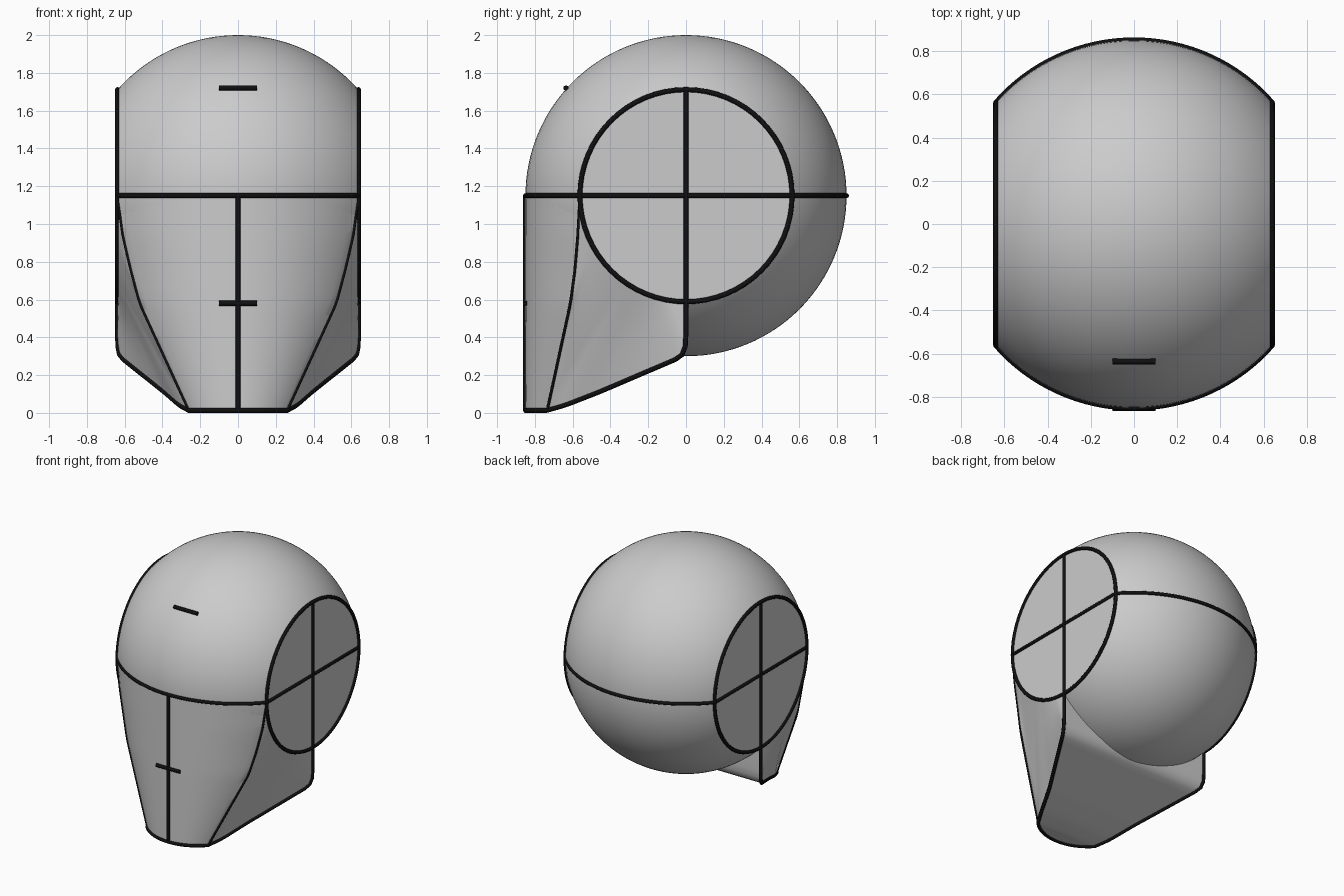
import bpy, bmesh, math
from mathutils import Vector

if "Cube" in bpy.data.objects:
    bpy.data.objects.remove(bpy.data.objects["Cube"])

R, CZ, CUT = 0.85, 1.15, 0.638          # ball radius, brow height, side slice
DISC = math.sqrt(R * R - CUT * CUT)     # radius of the side disc
LINE = 0.013

black = bpy.data.materials.new("black_line")
black.diffuse_color = (0.005, 0.005, 0.005, 1)
black.use_nodes = True
black.node_tree.nodes["Principled BSDF"].inputs["Base Color"].default_value = black.diffuse_color


def resample(pts, n):
    """n + 1 points evenly spaced along a polyline."""
    pts = [Vector(p) for p in pts]
    d = [0]
    for a, b in zip(pts, pts[1:]):
        d.append(d[-1] + (b - a).length)
    out, k = [], 0
    for i in range(n + 1):
        t = d[-1] * i / n
        while k < len(pts) - 2 and t > d[k + 1]:
            k += 1
        out.append(pts[k].lerp(pts[k + 1], (t - d[k]) / (d[k + 1] - d[k])))
    return out


def flip(pts):
    return [Vector((-p[0], p[1], p[2])) for p in pts]


def grid(bm, rows):
    vs = [[bm.verts.new(p) for p in r] for r in rows]
    for a, b in zip(vs, vs[1:]):
        for i in range(len(a) - 1):
            bm.faces.new((a[i], a[i + 1], b[i + 1], b[i]))


def finish(name, bm, angle):
    bmesh.ops.remove_doubles(bm, verts=bm.verts, dist=0.0005)
    bmesh.ops.recalc_face_normals(bm, faces=bm.faces)
    me = bpy.data.meshes.new(name)
    bm.to_mesh(me)
    bm.free()
    ob = bpy.data.objects.new(name, me)
    bpy.context.collection.objects.link(ob)
    bpy.ops.object.select_all(action='DESELECT')
    bpy.context.view_layer.objects.active = ob
    ob.select_set(True)
    bpy.ops.object.shade_smooth_by_angle(angle=math.radians(angle))


def stroke(name, pts, radius=LINE, closed=False):
    cu = bpy.data.curves.new(name, 'CURVE')
    cu.dimensions = '3D'
    cu.bevel_depth, cu.bevel_resolution, cu.use_fill_caps = radius, 2, True
    sp = cu.splines.new('POLY')
    sp.points.add(len(pts) - 1)
    for s, p in zip(sp.points, pts):
        s.co = (*p, 1)
    sp.use_cyclic_u = closed
    cu.materials.append(black)
    bpy.context.collection.objects.link(bpy.data.objects.new(name, cu))


# cranium: ball with both sides sliced flat
bm = bmesh.new()
bmesh.ops.create_uvsphere(bm, u_segments=96, v_segments=64, radius=R)
bmesh.ops.translate(bm, verts=bm.verts, vec=(0, 0, CZ))
for s in (1, -1):
    cut = bmesh.ops.bisect_plane(bm, geom=bm.verts[:] + bm.edges[:] + bm.faces[:],
                                 plane_co=(s * CUT, 0, 0), plane_no=(s, 0, 0), clear_outer=True)
    rim = [e for e in cut["geom_cut"] if isinstance(e, bmesh.types.BMEdge)]
    bmesh.ops.contextual_create(bm, geom=rim)
finish("cranium", bm, 30)

# guide curves of the jaw (right half)
N = 24
face_edge = resample([(CUT, -DISC, CZ), (0.61, -0.573, 0.94), (0.568, -0.588, 0.76),
                      (0.52, -0.612, 0.58), (0.26, -0.735, LINE)], N)
jaw_edge = resample([(0.26, -0.735, LINE), (0.31, -0.64, 0.04), (0.39, -0.46, 0.11),
                     (0.61, -0.05, 0.285), (0.629, -0.018, 0.31), (0.636, -0.004, 0.35),
                     (CUT, 0, 0.42), (CUT, 0, CZ - DISC)], N)


def face_row(p, n=24):
    """Circular arc across the face through p, the centre line and p mirrored."""
    sag = R + p.y
    r = (p.x ** 2 + sag ** 2) / (2 * sag)
    a = math.asin(p.x / r)
    return [Vector((r * math.sin(a * t), -R + r - r * math.cos(a * t), p.z))
            for t in (1 - 2 * i / n for i in range(n + 1))]


# jaw: curved face, two side planes, underside with back wall
bm = bmesh.new()
rows = [face_row(p) for p in face_edge]
grid(bm, rows)
border = face_edge + jaw_edge[1:]
disc_arc = []
for i in range(len(border)):
    f = 0.6 * i / N if i <= N else 0.6 + 0.4 * (i - N) / N
    a = f * math.pi / 2
    disc_arc.append(Vector((CUT, -DISC * math.cos(a), CZ - DISC * math.sin(a))))
side = [[a.lerp(b, k / 4) for k in range(5)] for a, b in zip(border, disc_arc)]
grid(bm, side)
grid(bm, [flip(r) for r in side])
chin = rows[-1]
under = chin[:len(chin) // 2 + 1][::-1] + jaw_edge[1:]
grid(bm, [[p, Vector((0, p.y, p.z)), Vector((-p.x, p.y, p.z))] for p in under])
bmesh.ops.remove_doubles(bm, verts=bm.verts, dist=0.0005)
bmesh.ops.dissolve_degenerate(bm, edges=bm.edges, dist=0.0005)
finish("jaw", bm, 35)

# brow line around the whole head, straight across the side discs
a0 = math.asin(CUT / R)
front = [Vector((R * math.sin(a0 * t / 16), -R * math.cos(a0 * t / 16), CZ)) for t in range(-16, 17)]
back = [Vector((-p.x, -p.y, CZ)) for p in front]
stroke("brow_line", front + back, closed=True)

# side disc outlines, vertical lines and face edges
ring = [(CUT, DISC * math.cos(math.tau * i / 64), CZ + DISC * math.sin(math.tau * i / 64))
        for i in range(64)]
upright = [(CUT, 0, CZ - DISC), (CUT, 0, CZ + DISC)]
for label, side_of in (("right", lambda p: p), ("left", flip)):
    stroke(label + "_disc_outline", side_of(ring), closed=True)
    stroke(label + "_disc_upright", side_of(upright))
    stroke(label + "_face_edge", side_of(face_edge), 0.008)

# jaw line, centre line, hairline and nose marks
stroke("jaw_line", jaw_edge[::-1] + chin[1:-1] + flip(jaw_edge))
stroke("centre_line", [(0, -R, CZ), (0, -R, LINE)])
for name, y, z in (("hairline_mark", -0.636, 1.72), ("nose_mark", -R, 0.58)):
    stroke(name, [(-0.1, y, z), (0.1, y, z)], 0.014)
